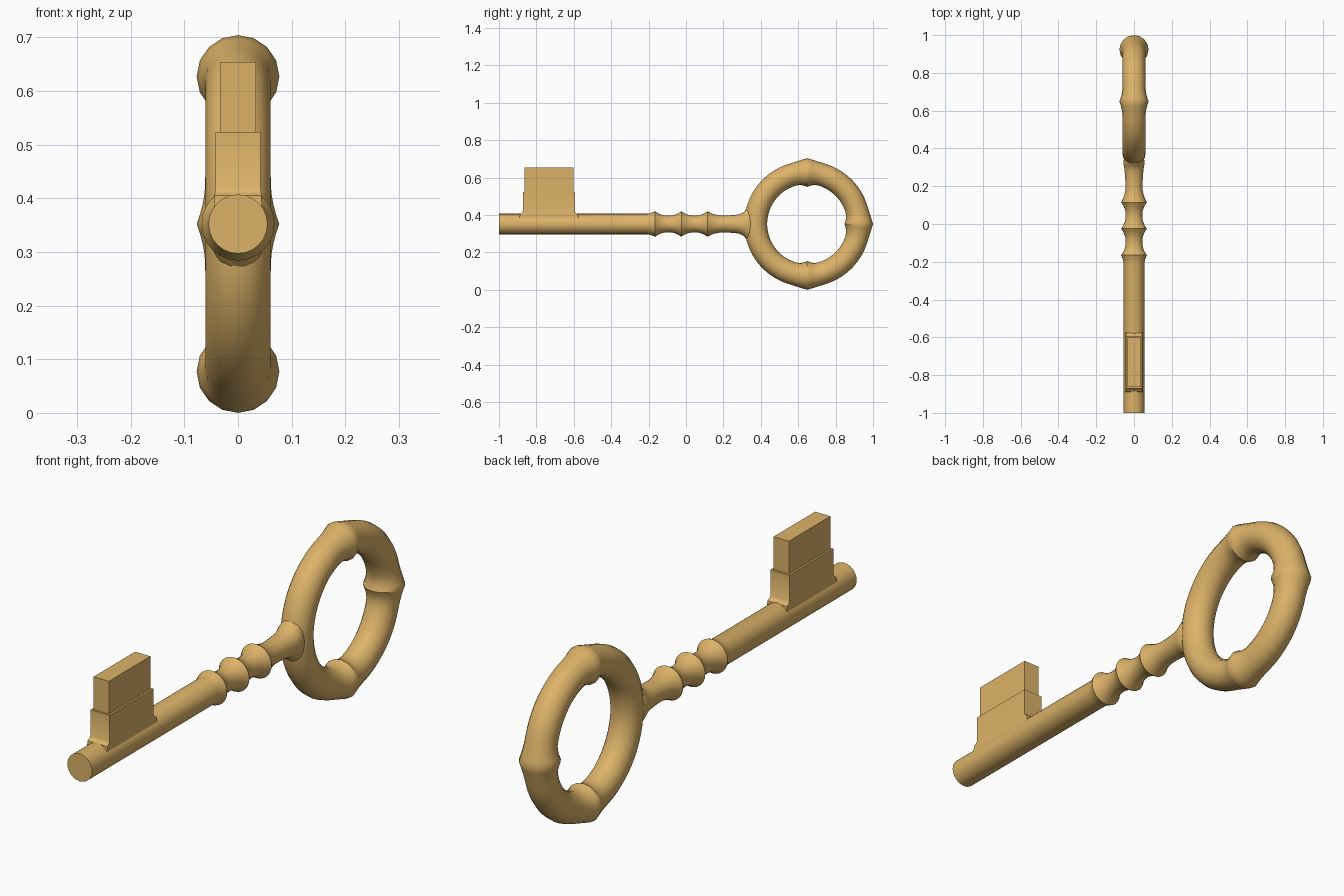
import bpy, math

if "Cube" in bpy.data.objects:
    bpy.data.objects.remove(bpy.data.objects["Cube"])

ZC = 0.352          # height of the key axis
RING_Y = 0.648      # ring centre
SIDES = 24

gold = bpy.data.materials.new("brass")
gold.diffuse_color = (0.72, 0.45, 0.14, 1)
gold.use_nodes = True
gold.node_tree.nodes["Principled BSDF"].inputs["Base Color"].default_value = gold.diffuse_color


def loft(name, loops, closed=False):
    """Skin a list of equal-length vertex loops."""
    n, m = len(loops[0]), len(loops)
    verts = [v for lp in loops for v in lp]
    faces = []
    for i in range(m if closed else m - 1):
        a, b = i * n, ((i + 1) % m) * n
        for j in range(n):
            k = (j + 1) % n
            faces.append((a + j, a + k, b + k, b + j))
    if not closed:
        faces.append(tuple(reversed(range(n))))
        faces.append(tuple(range((m - 1) * n, m * n)))
    me = bpy.data.meshes.new(name)
    me.from_pydata(verts, [], faces)
    me.materials.append(gold)
    ob = bpy.data.objects.new(name, me)
    bpy.context.collection.objects.link(ob)
    bpy.ops.object.select_all(action='DESELECT')
    ob.select_set(True)
    bpy.context.view_layer.objects.active = ob
    bpy.ops.object.mode_set(mode='EDIT')
    bpy.ops.mesh.select_all(action='SELECT')
    bpy.ops.mesh.normals_make_consistent(inside=False)
    bpy.ops.object.mode_set(mode='OBJECT')
    bpy.ops.object.shade_smooth_by_angle(angle=math.radians(40))
    return ob


def ellipse(y, rx, rz):
    return [(rx * math.cos(t), y, ZC + rz * math.sin(t))
            for t in (2 * math.pi * j / SIDES for j in range(SIDES))]


# Shaft: plain barrel, three sharp collars with concave waists, flared neck
profile = [(-1.0, 0.055), (-0.205, 0.055), (-0.19, 0.058)]
collars = [-0.165, -0.025, 0.115]
for a, b in zip(collars, collars[1:]):
    for i in range(8):
        t = i / 4 - 1
        profile.append((a + (b - a) * i / 8, 0.044 + 0.024 * abs(t) ** 2.2))
profile += [(0.115, 0.068), (0.13, 0.06), (0.15, 0.052), (0.18, 0.046),
            (0.215, 0.045), (0.26, 0.048)]
loops = [ellipse(y, r, r) for y, r in profile]
loops += [ellipse(0.285, 0.05, 0.052), ellipse(0.305, 0.053, 0.061),
          ellipse(0.32, 0.056, 0.077), ellipse(0.335, 0.055, 0.09),
          ellipse(0.36, 0.05, 0.09)]
loft("shaft", loops)

# Ring bow: torus swelling to a pointed collar at top, back and bottom
R, SEG, TUBE = 0.275, 96, 16
ring = []
for i in range(SEG):
    a = -math.pi + 2 * math.pi * i / SEG
    gap = min(abs(a - c) for c in (-math.pi / 2, 0, math.pi / 2))
    r = 0.061 + 0.016 * max(0, 1 - gap / 0.3) ** 2
    ring.append([((r * math.sin(t)),
                  RING_Y + (R + r * math.cos(t)) * math.cos(a),
                  ZC + (R + r * math.cos(t)) * math.sin(a))
                 for t in (2 * math.pi * j / TUBE for j in range(TUBE))])
loft("ring_bow", ring, closed=True)

# Bit: stepped block with a small flared foot on the shaft
sections = [(0.36, 0.045, -0.892, -0.573), (0.405, 0.044, -0.888, -0.577),
            (0.411, 0.043, -0.877, -0.588), (0.42, 0.042, -0.872, -0.594),
            (0.523, 0.042, -0.872, -0.594), (0.523, 0.034, -0.864, -0.602),
            (0.654, 0.034, -0.864, -0.602)]
loft("bit", [[(-h, y0, z), (h, y0, z), (h, y1, z), (-h, y1, z)]
             for z, h, y0, y1 in sections])
